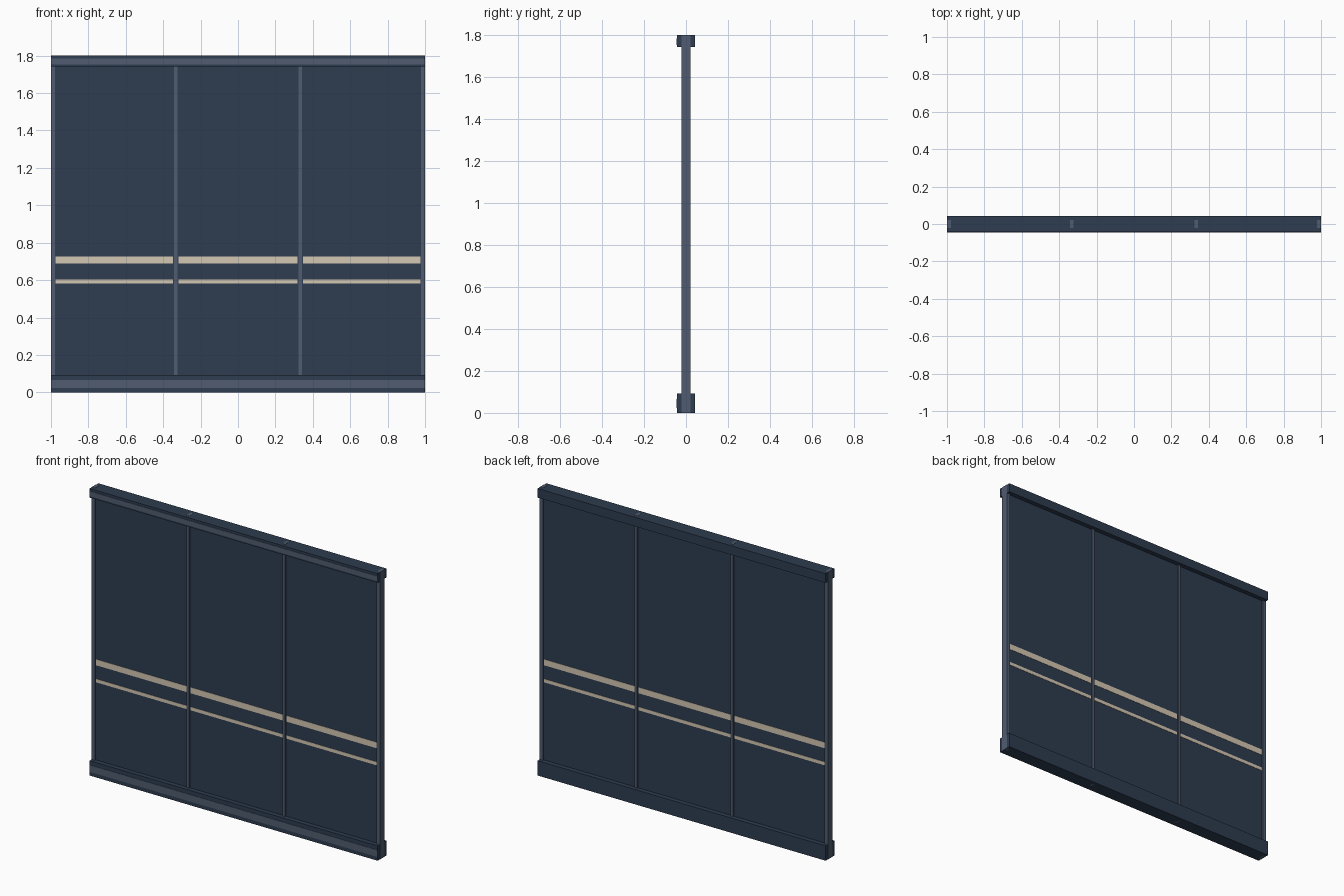
import bpy

cube = bpy.data.objects.get("Cube")
if cube:
    bpy.data.objects.remove(cube, do_unlink=True)


def material(name, rgb):
    """Flat material from 0-255 display values, stored as linear."""
    color = [((c / 255 + 0.055) / 1.055) ** 2.4 for c in rgb] + [1]
    mat = bpy.data.materials.new(name)
    mat.use_nodes = True
    mat.diffuse_color = color
    bsdf = next(n for n in mat.node_tree.nodes if n.type == 'BSDF_PRINCIPLED')
    bsdf.inputs["Base Color"].default_value = color
    return mat


navy = material("navy", (46, 60, 80))
slate = material("slate", (80, 92, 112))
cream = material("cream", (212, 199, 178))


def box(name, x, y, z, mat):
    """Box from (min, max) pairs along each axis."""
    bpy.ops.mesh.primitive_cube_add(size=1)
    obj = bpy.context.object
    obj.name = name
    spans = (x, y, z)
    obj.location = [(a + b) / 2 for a, b in spans]
    obj.scale = [b - a for a, b in spans]
    bpy.ops.object.transform_apply(location=True, rotation=False, scale=True)
    obj.data.materials.append(mat)
    return obj


HEIGHT = 1.8
RAIL = 0.043
POST = 0.022
PANEL = 0.014
SKIN = 0.002

# Rails with a slate strip along the front
for name, z, strip in (("bottom_rail", (0, 0.093), (0.024, 0.067)),
                       ("top_rail", (1.743, HEIGHT), (1.753, 1.784))):
    box(name, (-0.999, 0.999), (-RAIL, RAIL), z, navy)
    box(name + "_strip", (-0.999, 0.999), (-RAIL - SKIN, -RAIL), strip, slate)

# Posts, slightly proud of the rail ends and top
post_x = (-0.989, -0.333, 0.333, 0.989)
for i, x in enumerate(post_x):
    half = 0.011 if abs(x) > 0.5 else 0.009
    box(f"post_{i + 1}", (x - half, x + half), (-POST, POST),
        (0, HEIGHT + 0.001), slate)

# Panels between the posts, striped on both faces
for i, (left, right) in enumerate(zip(post_x, post_x[1:])):
    box(f"panel_{i + 1}", (left, right), (-PANEL, PANEL), (0.05, 1.77), navy)
    span = (left + 0.014, right - 0.014)
    for label, z in (("wide", (0.688, 0.725)), ("narrow", (0.581, 0.602))):
        box(f"{label}_stripe_{i + 1}", span, (-PANEL - SKIN, PANEL + SKIN), z, cream)
